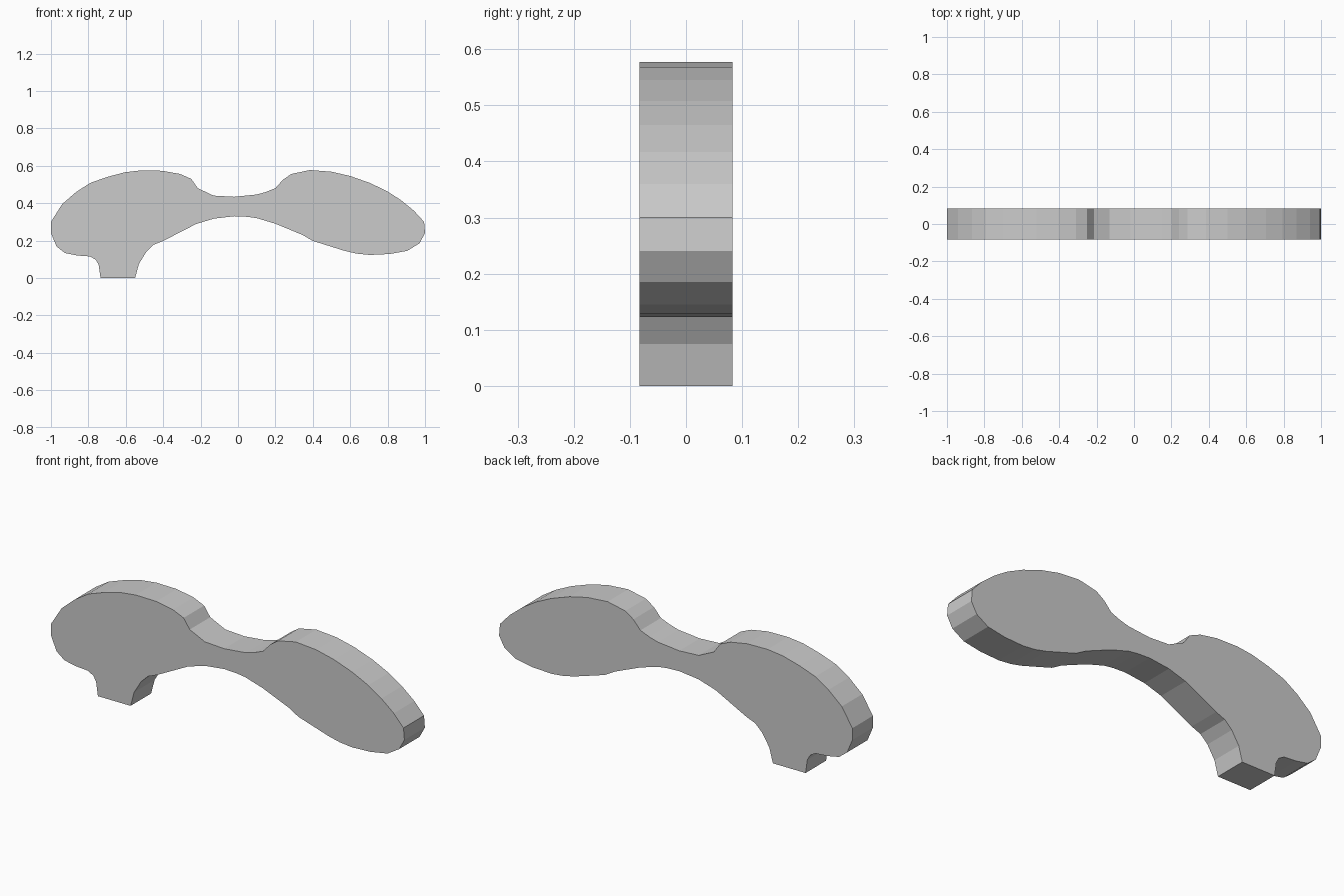
import bpy, bmesh

if "Cube" in bpy.data.objects:
    bpy.data.objects.remove(bpy.data.objects["Cube"])

HALF_DEPTH = 0.083

# Side profile (x, z), split by region, running clockwise
left_lobe_top = [(-1, .24), (-1, .30), (-.94, .395), (-.865, .46), (-.79, .508), (-.70, .54),
                 (-.605, .565), (-.52, .575), (-.405, .573), (-.31, .556), (-.25, .53)]
bridge_top = [(-.215, .48), (-.13, .44), (-.02, .434), (.10, .446), (.15, .46), (.20, .48)]
right_lobe = [(.24, .525), (.285, .556), (.385, .577), (.50, .568), (.60, .545), (.705, .508),
              (.795, .465), (.87, .417), (.94, .36), (.995, .30), (1, .24), (.97, .185),
              (.905, .145), (.81, .128), (.705, .123), (.635, .13), (.57, .145), (.40, .198)]
bridge_underside = [(.345, .23), (.20, .29), (.10, .32), (.05, .327), (-.02, .33),
                    (-.13, .317), (-.225, .288), (-.40, .198)]
foot = [(-.45, .178), (-.49, .14), (-.53, .075), (-.55, 0), (-.735, 0),
        (-.745, .07), (-.76, .097), (-.79, .115)]
left_lobe_bottom = [(-.86, .12), (-.925, .133), (-.97, .168)]


def extruded_plate(name, outline, half_depth):
    """Flat plate: outline in the xz plane, extruded along y."""
    bm = bmesh.new()
    face = bm.faces.new([bm.verts.new((x, -half_depth, z)) for x, z in outline])
    result = bmesh.ops.extrude_face_region(bm, geom=[face], use_keep_orig=True)
    moved = [v for v in result["geom"] if isinstance(v, bmesh.types.BMVert)]
    bmesh.ops.translate(bm, verts=moved, vec=(0, 2 * half_depth, 0))
    bmesh.ops.recalc_face_normals(bm, faces=bm.faces)
    mesh = bpy.data.meshes.new(name)
    bm.to_mesh(mesh)
    bm.free()
    obj = bpy.data.objects.new(name, mesh)
    bpy.context.collection.objects.link(obj)
    return obj


# One-piece body with two lobes, a bridge and a foot
extruded_plate("two_lobed_body", left_lobe_top + bridge_top + right_lobe
               + bridge_underside + foot + left_lobe_bottom, HALF_DEPTH)
